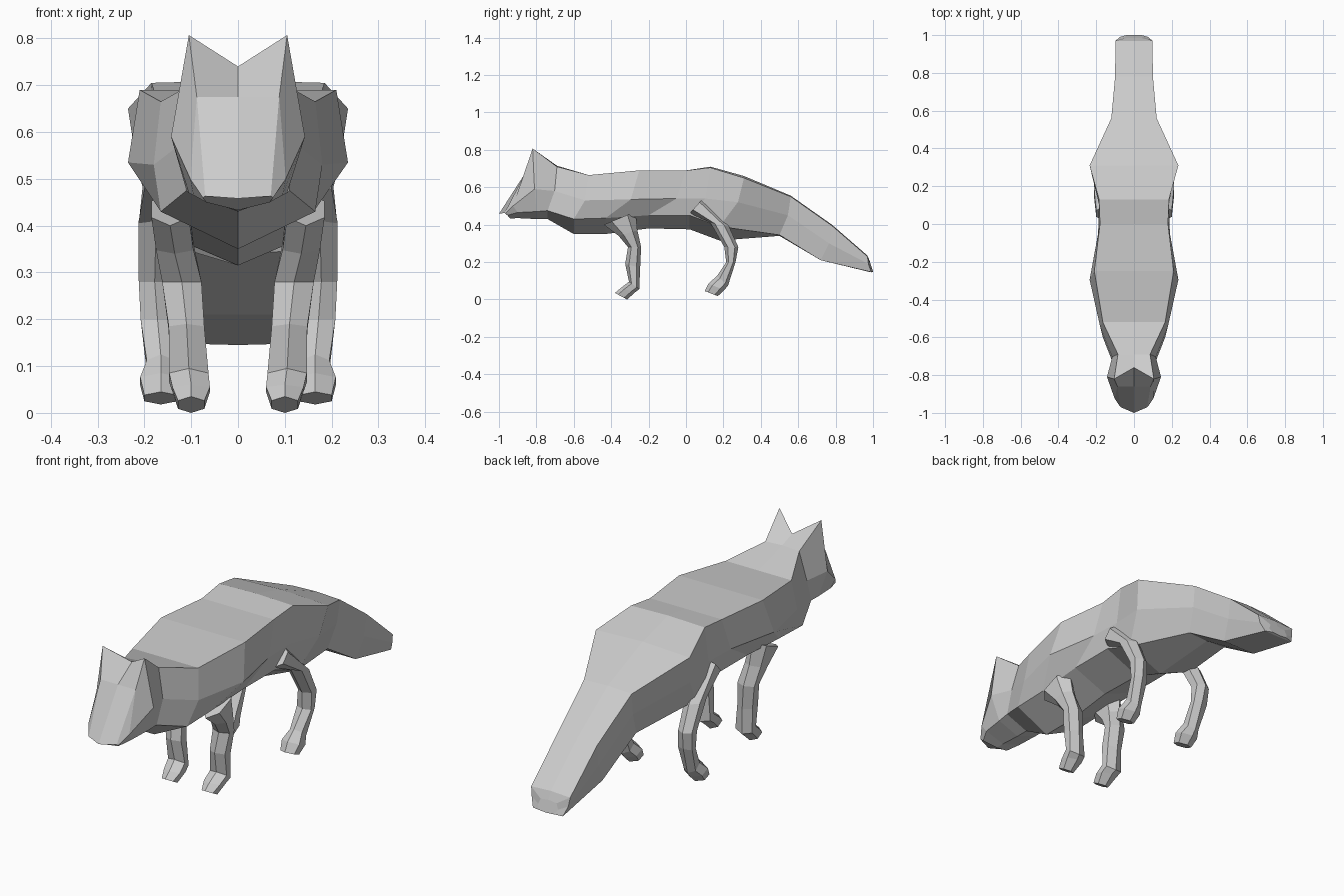
import bpy, bmesh


def loft(name, rings):
    """Skin a list of closed rings with flat quads and cap both ends."""
    bm = bmesh.new()
    vs = [[bm.verts.new(p) for p in r] for r in rings]
    n = len(vs[0])
    for a, b in zip(vs, vs[1:]):
        for i in range(n):
            j = (i + 1) % n
            bm.faces.new((a[i], a[j], b[j], b[i]))
    for end in (vs[0], vs[-1]):
        bm.faces.new(end)
    bmesh.ops.recalc_face_normals(bm, faces=bm.faces[:])
    me = bpy.data.meshes.new(name)
    bm.to_mesh(me)
    bm.free()
    ob = bpy.data.objects.new(name, me)
    bpy.context.collection.objects.link(ob)
    return ob


def mirrored_ring(half):
    """Half section from spine to belly, completed across x = 0."""
    return half + [(-x, y, z) for x, y, z in half[-2:0:-1]]


def section(yt, yb, zc, tx, tz, mx, mz, lx, lz, zb):
    ym = yt * 0.75 + yb * 0.25
    return mirrored_ring([(0, yt, zc), (tx, yt, tz), (mx, ym, mz),
                          (lx, yb, lz), (0, yb, zb)])


# torso flowing into the neck
neck = (-.69, -.74, .715, .085, .71, .115, .58, .11, .475, .43)
rump = (.56, .50, .555, .12, .55, .115, .45, .10, .345, .34)
torso = [
    neck,
    (-.52, -.60, .665, .165, .665, .18, .53, .165, .43, .35),
    (-.25, -.43, .69, .21, .69, .235, .535, .165, .435, .35),
    (0, -.20, .69, .18, .69, .19, .54, .17, .45, .38),
    (.13, .02, .71, .185, .705, .185, .54, .17, .45, .375),
    (.31, .18, .66, .235, .65, .215, .52, .175, .39, .315),
    rump,
]
loft("torso", [section(*s) for s in torso])

# bushy tail
tail = [
    rump,
    (.78, .72, .40, .10, .395, .098, .30, .085, .21, .21),
    (.97, .99, .235, .098, .23, .092, .19, .075, .147, .145),
    (.985, 1.0, .20, .04, .195, .05, .17, .04, .15, .147),
]
loft("tail", [section(*s) for s in tail])

# head: the upper corners of the second ring rise into the ears
head = [
    [(0, -.76, .74), (.105, -.82, .807), (.143, -.81, .59), (.105, -.80, .47), (0, -.80, .43)],
    [(0, -.86, .675), (.088, -.86, .675), (.102, -.925, .50), (.095, -.90, .465), (0, -.90, .435)],
    [(0, -1.0, .458), (.07, -.97, .463), (.075, -.965, .46), (.068, -.955, .45), (0, -.94, .433)],
]
loft("head", [section(*neck)] + [mirrored_ring(h) for h in head])


def leg_ring(cx, w, yf, zf, yb, zb):
    """Six-sided leg section between a front point and a back point."""
    ring = []
    for sx, t in ((0, 0), (1, .25), (1, .75), (0, 1), (-1, .75), (-1, .25)):
        ring.append((cx + sx * w, yf + (yb - yf) * t, zf + (zb - zf) * t))
    return ring


# legs: centre x, half width, front y z, back y z
front_leg = [
    (.145, .04, -.44, .40, -.27, .47),
    (.135, .04, -.36, .34, -.26, .37),
    (.12, .042, -.31, .28, -.24, .28),
    (.11, .038, -.325, .19, -.245, .17),
    (.105, .042, -.305, .095, -.25, .055),
    (.10, .04, -.35, .06, -.27, .04),
    (.10, .028, -.38, .035, -.315, .0),
]
hind_leg = [
    (.165, .035, .02, .46, .09, .54),
    (.175, .038, .13, .41, .23, .39),
    (.178, .034, .205, .28, .28, .28),
    (.172, .036, .215, .20, .265, .20),
    (.165, .03, .165, .125, .225, .075),
    (.165, .044, .12, .085, .205, .05),
    (.165, .035, .10, .045, .17, .018),
]
for name, rings in (("front_leg", front_leg), ("hind_leg", hind_leg)):
    for side, s in (("left", 1), ("right", -1)):
        loft(f"{name}_{side}", [[(s * x, y, z) for x, y, z in leg_ring(*r)] for r in rings])
